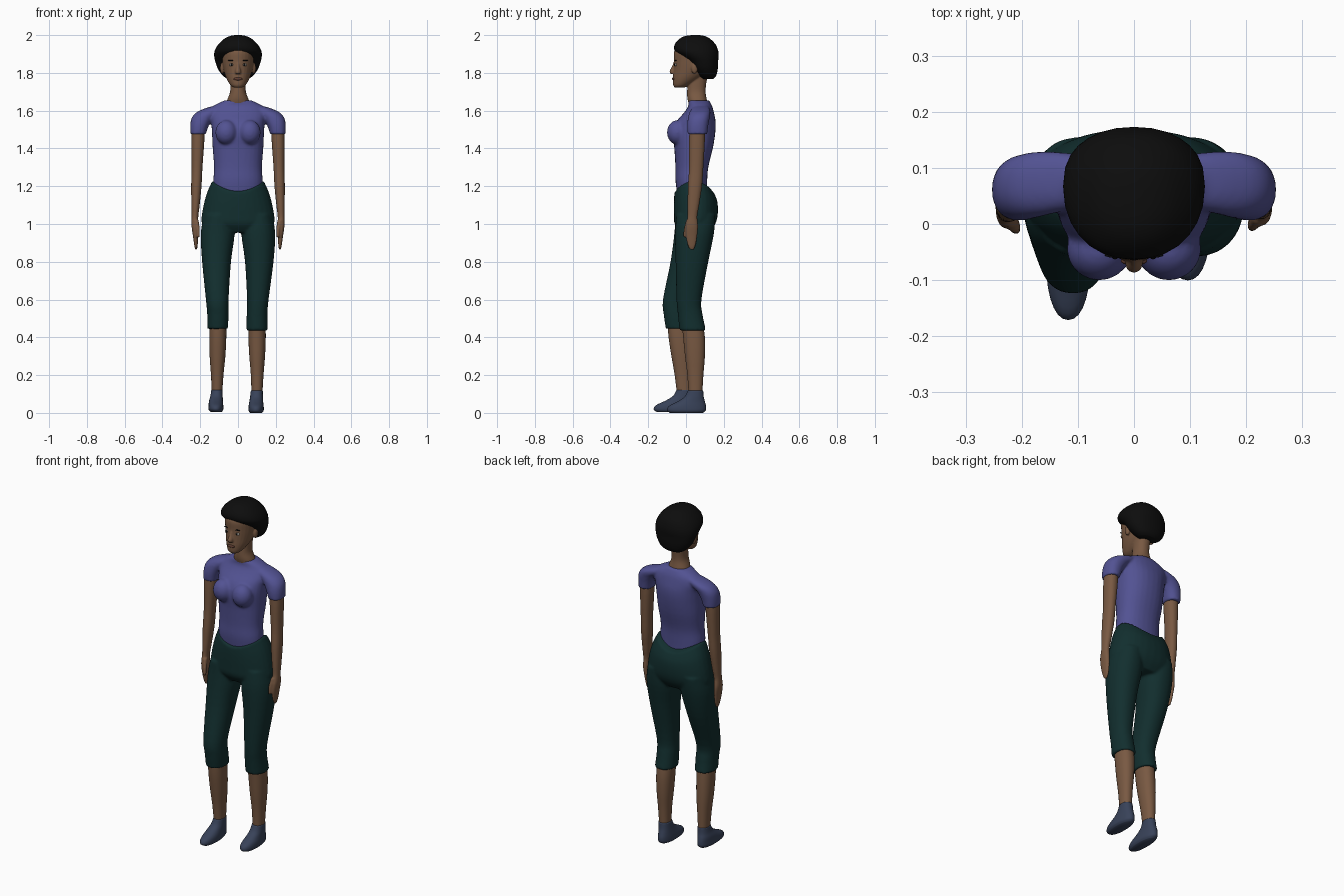
import bpy, bmesh
from math import cos, sin, pi, copysign
from mathutils import Matrix, Vector


def material(name, rgb):
    m = bpy.data.materials.new(name)
    m.diffuse_color = (*rgb, 1)
    return m


SKIN = material("skin", (0.19, 0.10, 0.055))
SHIRT = material("shirt_cloth", (0.085, 0.085, 0.29))
PANTS = material("trouser_cloth", (0.006, 0.028, 0.028))
SHOE = material("shoe_cloth", (0.04, 0.055, 0.10))
HAIR = material("hair", (0.004, 0.004, 0.004))
LIP = material("lip", (0.11, 0.045, 0.03))
WHITE = material("eye_white", (0.5, 0.47, 0.42))


def smooth_rows(rows, steps):
    """Catmull-Rom interpolation between cross-sections."""
    out = []
    for i in range(len(rows) - 1):
        p = [rows[max(i - 1, 0)], rows[i], rows[i + 1], rows[min(i + 2, len(rows) - 1)]]
        for k in range(steps):
            t = k / steps
            out.append([0.5 * (2 * b + (c - a) * t + (2 * a - 5 * b + 4 * c - d) * t * t
                               + (3 * b - a - 3 * c + d) * t ** 3) for a, b, c, d in zip(*p)])
    return out + [list(rows[-1])]


def loft(bm, rows, side=1, sides=28, power=2.2, dy=0, steps=4):
    """Stack rounded sections (z, x0, x1, y0, y1, side lift) into a closed body."""
    rows = [tuple(r) + (0,) * (6 - len(r)) for r in rows]
    rings = []
    for z, x0, x1, y0, y1, lift in smooth_rows(rows, steps):
        ring = []
        for k in range(sides):
            c, s = cos(2 * pi * k / sides), sin(2 * pi * k / sides)
            c, s = (copysign(abs(v) ** (2 / power), v) for v in (c, s))
            ring.append(bm.verts.new((side * ((x0 + x1) / 2 + (x1 - x0) / 2 * c),
                                      dy + (y0 + y1) / 2 + (y1 - y0) / 2 * s, z + lift * c * c)))
        rings.append(ring)
    for a, b in zip(rings, rings[1:]):
        for k in range(sides):
            n = (k + 1) % sides
            bm.faces.new((a[k], a[n], b[n], b[k]))
    for ring in (rings[0], rings[-1]):
        mid = bm.verts.new(sum((v.co for v in ring), Vector()) / sides)
        for k in range(sides):
            bm.faces.new((ring[k], ring[(k + 1) % sides], mid))


def ball(bm, loc, size, seg=20):
    bmesh.ops.create_uvsphere(bm, u_segments=seg, v_segments=seg // 2 + 2, radius=1,
                              matrix=Matrix.Translation(loc) @ Matrix.Diagonal((*size, 1)))


def finish(name, bm, mat, voxel=0, relax=6):
    bmesh.ops.recalc_face_normals(bm, faces=bm.faces)
    me = bpy.data.meshes.new(name)
    bm.to_mesh(me)
    bm.free()
    me.materials.append(mat)
    me.polygons.foreach_set("use_smooth", [True] * len(me.polygons))
    ob = bpy.data.objects.new(name, me)
    bpy.context.collection.objects.link(ob)
    if voxel:
        r = ob.modifiers.new("Blend", "REMESH")
        r.mode, r.voxel_size, r.use_smooth_shade = "VOXEL", voxel, True
        s = ob.modifiers.new("Relax", "SMOOTH")
        s.factor, s.iterations = 0.5, relax
    return ob


def sym(z, r, y0, y1, lift=0):
    return (z, -r, r, y0, y1, lift)


# Shirt: torso, bust and short sleeves blended together
bm = bmesh.new()
loft(bm, [sym(1.12, .125, -.04, .11), sym(1.22, .131, -.055, .112), sym(1.30, .127, -.056, .118),
          sym(1.40, .134, -.062, .142), sym(1.48, .138, -.07, .155), sym(1.54, .142, -.052, .157),
          sym(1.59, .15, -.01, .148), sym(1.625, .13, .012, .138), sym(1.655, .07, .012, .122)])
for s in (1, -1):
    ball(bm, (s * .062, -.045, 1.485), (.058, .056, .065))
    loft(bm, [(1.475, .17, .252, .008, .112), (1.52, .155, .253, .006, .118),
              (1.56, .13, .246, .01, .125), (1.59, .09, .222, .018, .13),
              (1.612, .06, .175, .03, .125), (1.625, .06, .13, .045, .115)], s)
finish("shirt", bm, SHIRT, .007)

# Cropped trousers: hips with a dipped waistline plus a forward and a rear leg
bm = bmesh.new()
loft(bm, [sym(1.17, .137, -.061, .145, .058), sym(1.12, .168, -.064, .166, .035),
          sym(1.05, .19, -.064, .168, .01), sym(1.0, .19, -.06, .155), sym(.955, .14, -.03, .125)])
LEGS = {1: [(1.05, .03, .18, -.05, .155), (.95, .018, .197, -.058, .148), (.8, .037, .188, -.055, .118),
            (.6, .048, .162, -.05, .082), (.52, .046, .156, -.043, .088), (.435, .044, .158, -.034, .106)],
        -1: [(1.05, .03, .18, -.055, .155), (.95, .018, .197, -.062, .14), (.8, .037, .19, -.082, .098),
             (.6, .05, .17, -.122, .02), (.52, .05, .163, -.118, .022), (.445, .053, .163, -.107, .036)]}
for s, rows in LEGS.items():
    loft(bm, rows, s)
finish("trousers", bm, PANTS, .007)

# Shins
SHINS = {1: [(.5, .055, .145, -.025, .085), (.4, .055, .147, -.015, .1), (.3, .06, .143, -.005, .1),
             (.2, .068, .135, .007, .092), (.08, .072, .128, .015, .085)],
         -1: [(.5, .063, .15, -.1, .015), (.4, .062, .152, -.092, .025), (.3, .067, .15, -.077, .03),
              (.2, .077, .143, -.06, .03), (.08, .085, .138, -.045, .028)]}
# Ankle socks / shoes, stacked from sole to ankle
FEET = {1: [(0, .065, .127, -.085, .09), (.012, .056, .136, -.1, .104), (.035, .056, .136, -.092, .106),
            (.06, .06, .133, -.045, .1), (.085, .064, .132, -.008, .094), (.118, .068, .131, .01, .091)],
        -1: [(.005, .085, .145, -.155, .025), (.018, .078, .156, -.171, .042), (.04, .078, .156, -.16, .044),
             (.065, .08, .153, -.108, .04), (.09, .081, .146, -.068, .034), (.122, .082, .141, -.05, .032)]}
for s, label in ((1, "rear"), (-1, "forward")):
    bm = bmesh.new()
    loft(bm, SHINS[s], s)
    finish(label + "_shin", bm, SKIN)
    bm = bmesh.new()
    loft(bm, FEET[s], s)
    finish(label + "_foot", bm, SHOE)

# Arms with hands and thumbs
for s, label in ((1, "right_side"), (-1, "left_side")):
    bm = bmesh.new()
    dy = -.005 if s < 0 else 0
    loft(bm, [(1.54, .175, .245, .02, .1), (1.44, .178, .247, .016, .1), (1.3, .188, .246, .016, .092),
              (1.2, .193, .248, .01, .085), (1.1, .203, .247, .008, .07), (1.04, .21, .246, .008, .06),
              (.99, .212, .246, -.002, .064), (.94, .212, .239, -.002, .06), (.89, .213, .232, .008, .052),
              (.865, .217, .227, .02, .042)], s, dy=dy)
    loft(bm, [(1.02, .208, .236, .0, .03), (.97, .202, .222, -.012, .012), (.93, .203, .217, -.014, .004)],
         s, 12, dy=dy)
    finish(label + "_arm", bm, SKIN, .005, 4)

# Head: neck, skull, jaw, nose and ears blended together
bm = bmesh.new()
loft(bm, [sym(1.62, .07, .02, .118), sym(1.66, .056, .008, .11), sym(1.70, .042, .006, .104),
          sym(1.75, .041, .01, .108), sym(1.80, .045, .02, .12)])
loft(bm, [sym(1.722, .022, -.058, -.01), sym(1.735, .04, -.068, .02), sym(1.77, .061, -.069, .08),
          sym(1.81, .075, -.066, .125), sym(1.86, .084, -.064, .14), sym(1.91, .086, -.064, .14),
          sym(1.945, .072, -.045, .12)], power=2)
loft(bm, [sym(1.795, .016, -.084, -.04), sym(1.81, .016, -.087, -.04), sym(1.835, .01, -.074, -.04),
          sym(1.86, .008, -.064, -.04)], sides=16)
for s in (1, -1):
    ball(bm, (s * .083, .045, 1.825), (.012, .018, .03))
finish("head", bm, SKIN, .004, 3)

# Eyes, brows and lips
for s, label in ((1, "right_side"), (-1, "left_side")):
    for part, loc, size, mat in (("eye", (.034, -.054, 1.843), (.013, .006, .008), WHITE),
                                 ("pupil", (.034, -.058, 1.843), (.006, .005, .007), HAIR),
                                 ("brow", (.035, -.055, 1.866), (.018, .005, .003), HAIR)):
        bm = bmesh.new()
        ball(bm, (s * loc[0], *loc[1:]), size, 12)
        finish(label + "_" + part, bm, mat)
bm = bmesh.new()
ball(bm, (0, -.066, 1.768), (.024, .008, .008), 14)
finish("lips", bm, LIP)

# Short hair: swept back from the forehead, full at the nape
bm = bmesh.new()
loft(bm, [sym(1.768, .055, .085, .145), sym(1.785, .08, .065, .16), sym(1.82, .106, .035, .168),
          sym(1.86, .12, .01, .17), sym(1.89, .126, -.03, .173), sym(1.918, .123, -.06, .17),
          sym(1.95, .105, -.06, .157), sym(1.98, .073, -.035, .128), sym(1.995, .042, -.005, .1),
          sym(2.0, .015, .03, .07)])
finish("hair", bm, HAIR)
